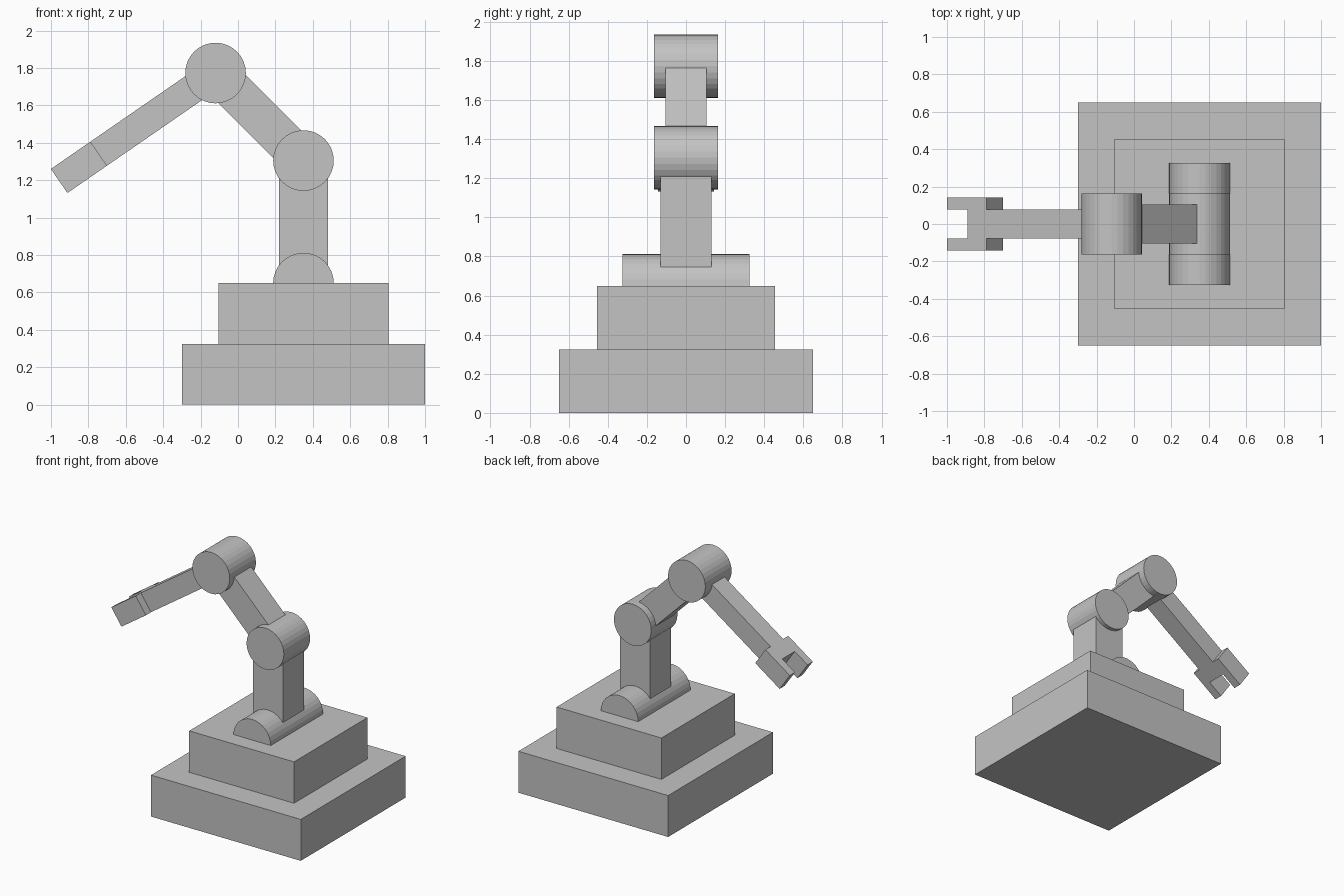
import bpy, bmesh
from math import radians
from mathutils import Matrix, Vector

if "Cube" in bpy.data.objects:
    bpy.data.objects.remove(bpy.data.objects["Cube"], do_unlink=True)

# Single material
GREY = (0.55, 0.55, 0.55, 1.0)
grey = bpy.data.materials.new("plain_grey")
grey.use_nodes = True
grey.diffuse_color = GREY
grey.node_tree.nodes["Principled BSDF"].inputs["Base Color"].default_value = GREY

# Joint positions, from the ground up
SHOULDER = Vector((0.35, 0, 0.65))
ELBOW = Vector((0.35, 0, 1.305))
WRIST_ARM = Vector((-0.12, 0, 1.773))
RADIUS = 0.162
FOREARM_TURN = radians(180 - 34.6)


def finish(name, bm, location=(0, 0, 0), turn=0.0):
    """Make an object from the bmesh, turned about y and then placed."""
    bmesh.ops.recalc_face_normals(bm, faces=bm.faces)
    mesh = bpy.data.meshes.new(name)
    bm.to_mesh(mesh)
    bm.free()
    mesh.materials.append(grey)
    obj = bpy.data.objects.new(name, mesh)
    obj.location = location
    obj.rotation_euler = (0, turn, 0)
    bpy.context.collection.objects.link(obj)
    return obj


def box(name, low, high, location=(0, 0, 0), turn=0.0):
    """Box between two corners in local space."""
    low, high = Vector(low), Vector(high)
    bm = bmesh.new()
    fit = Matrix.Translation((low + high) / 2) @ Matrix.Diagonal((*(high - low), 1))
    bmesh.ops.create_cube(bm, size=1, matrix=fit)
    return finish(name, bm, location, turn)


def joint(name, centre, length):
    """Cylinder lying along y."""
    bm = bmesh.new()
    bmesh.ops.create_cone(bm, cap_ends=True, segments=32, radius1=RADIUS,
                          radius2=RADIUS, depth=length,
                          matrix=Matrix.Rotation(radians(90), 4, "X"))
    return finish(name, bm, centre)


# Stepped base
box("base_plate", (-0.65, -0.65, 0), (0.65, 0.65, 0.325), (0.35, 0, 0))
box("base_step", (-0.455, -0.455, 0.325), (0.455, 0.455, 0.65), (0.35, 0, 0))

# Joints
joint("shoulder_joint", SHOULDER, 0.65)
joint("elbow_joint", ELBOW, 0.325)
joint("top_joint", WRIST_ARM, 0.325)

# Arm segments
box("column", (-0.13, -0.13, 0), (0.13, 0.13, 0.655), SHOULDER)
reach = (WRIST_ARM - ELBOW).length
box("upper_arm", (0, -0.105, -0.105), (reach, 0.105, 0.105), ELBOW, radians(225))
box("forearm", (0, -0.078, -0.078), (0.76, 0.078, 0.078), WRIST_ARM, FOREARM_TURN)

# Gripper: a U-shaped outline extruded through the arm's thickness
half_outline = [(0.759, 0.142), (1.016, 0.142), (1.016, 0.078), (0.882, 0.078)]
outline = half_outline + [(x, -y) for x, y in reversed(half_outline)]
bm = bmesh.new()
face = bm.faces.new([bm.verts.new((x, y, -0.078)) for x, y in outline])
extruded = bmesh.ops.extrude_face_region(bm, geom=[face])["geom"]
bmesh.ops.translate(bm, vec=(0, 0, 0.156),
                    verts=[g for g in extruded if isinstance(g, bmesh.types.BMVert)])
finish("gripper", bm, WRIST_ARM, FOREARM_TURN)
